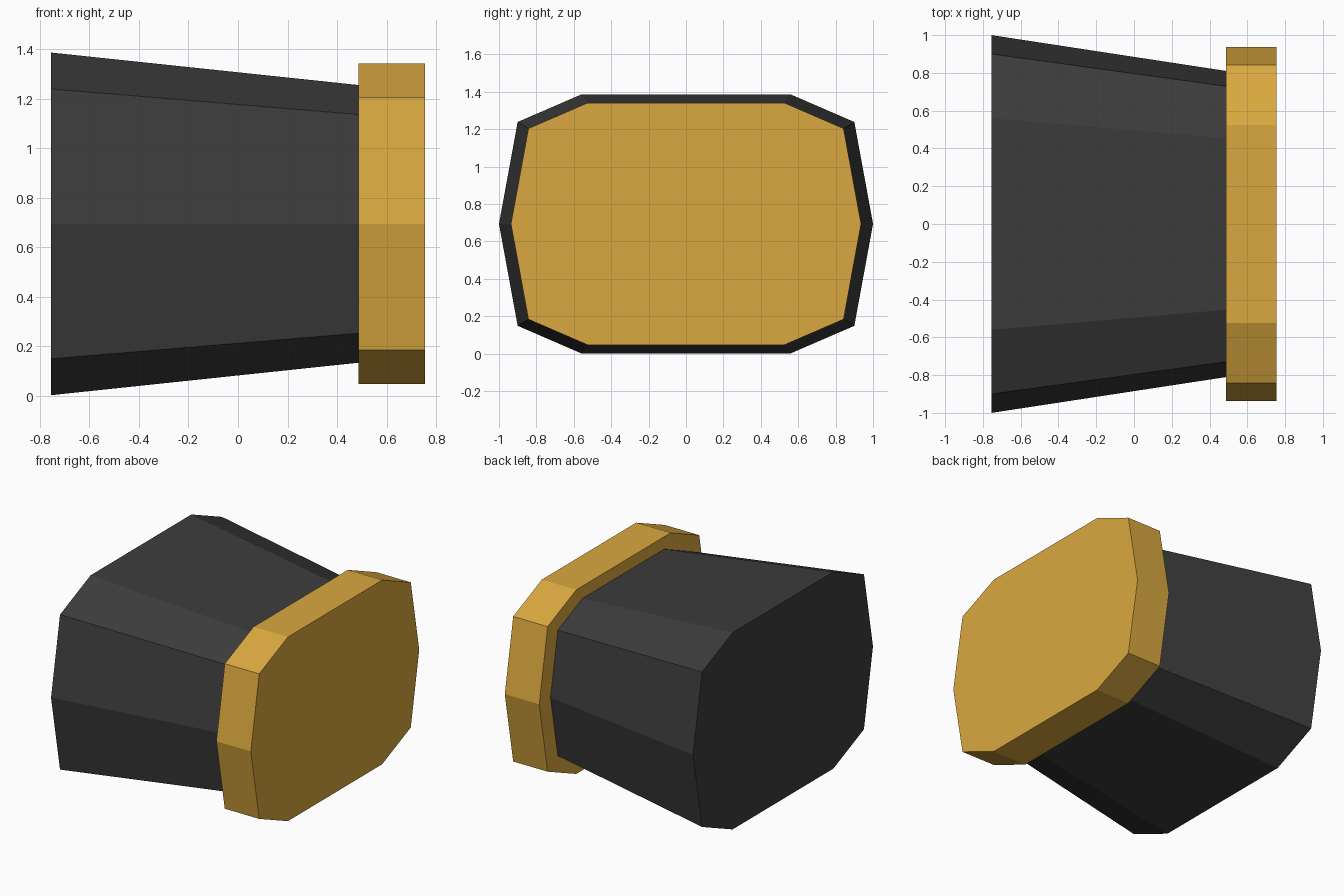
import bpy, bmesh

if "Cube" in bpy.data.objects:
    bpy.data.objects.remove(bpy.data.objects["Cube"])

CENTRE_Z = 0.694
# quarter of the ten-sided cross-section (y, z from centre)
QUARTER = [(1.0, 0.0), (0.9, 0.545), (0.56, 0.692)]
upper = QUARTER + [(-y, z) for y, z in reversed(QUARTER)]
PROFILE = upper + [(y, -z) for y, z in reversed(upper[1:-1])]


def material(name, colour):
    mat = bpy.data.materials.new(name)
    mat.diffuse_color = (*colour, 1.0)
    mat.use_nodes = True
    mat.node_tree.nodes["Principled BSDF"].inputs["Base Color"].default_value = mat.diffuse_color
    return mat


def loft(name, sections, mat):
    """Closed solid through scaled copies of the profile along x."""
    bm = bmesh.new()
    rings = [[bm.verts.new((x, y * s, CENTRE_Z + z * s)) for y, z in PROFILE]
             for x, s in sections]
    n = len(PROFILE)
    for a, b in zip(rings, rings[1:]):
        for i in range(n):
            j = (i + 1) % n
            bm.faces.new((a[i], a[j], b[j], b[i]))
    bm.faces.new(rings[0])
    bm.faces.new(rings[-1])
    bmesh.ops.recalc_face_normals(bm, faces=bm.faces)
    mesh = bpy.data.meshes.new(name)
    bm.to_mesh(mesh)
    bm.free()
    mesh.materials.append(mat)
    obj = bpy.data.objects.new(name, mesh)
    bpy.context.collection.objects.link(obj)
    return obj


dark = material("dark grey", (0.045, 0.045, 0.045))
gold = material("gold", (0.70, 0.395, 0.05))

# tapered housing
loft("tapered_body", [(-0.755, 1.0), (0.49, 0.81)], dark)
# thick end plate
loft("end_cap", [(0.487, 0.936), (0.755, 0.936)], gold)
